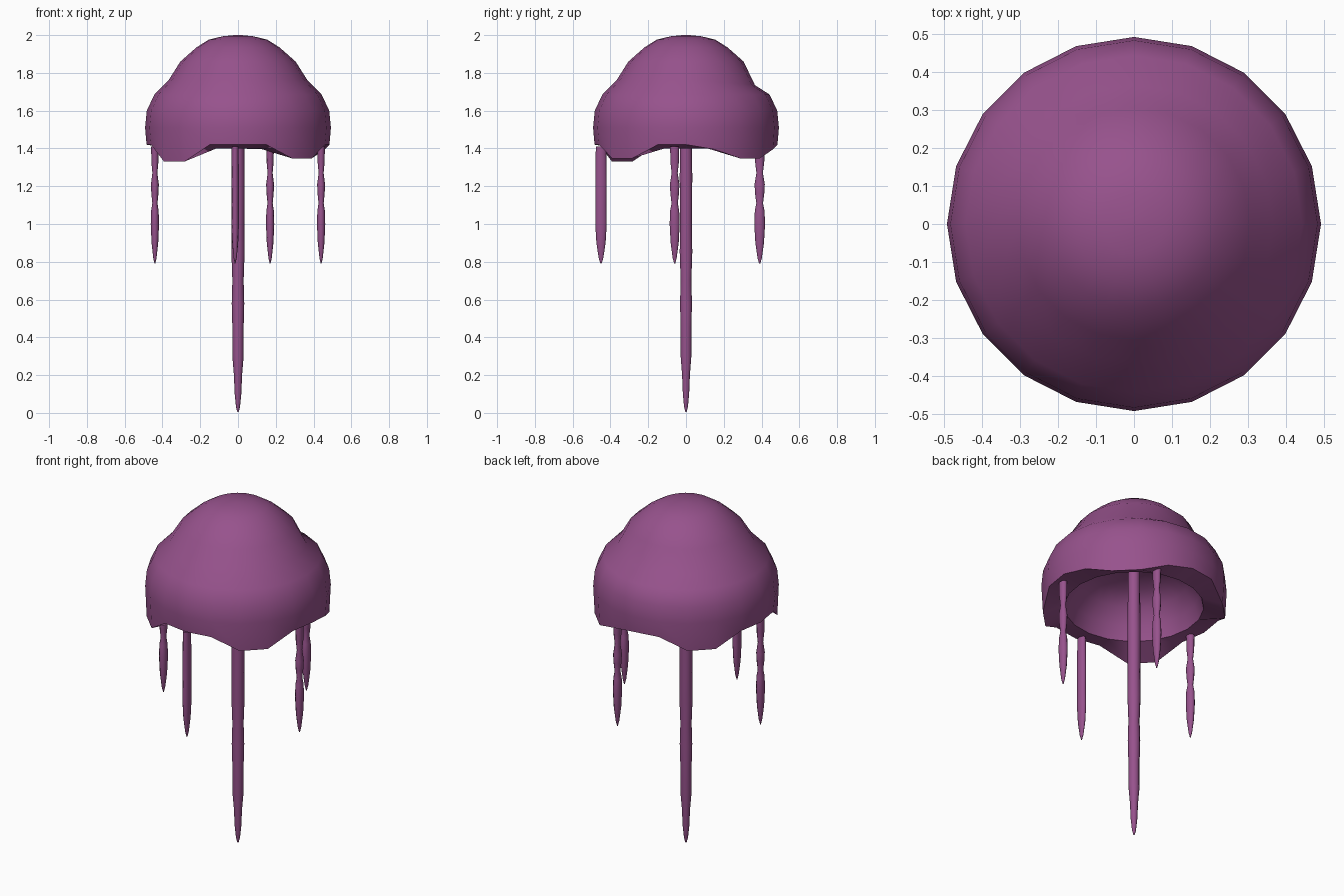
import bpy, bmesh, math

if "Cube" in bpy.data.objects:
    bpy.data.objects.remove(bpy.data.objects["Cube"])

purple = bpy.data.materials.new("jelly purple")
purple.diffuse_color = (0.31, 0.085, 0.265, 1)
purple.use_nodes = True
purple.node_tree.nodes["Principled BSDF"].inputs["Base Color"].default_value = purple.diffuse_color


def loft(name, rings, cap_start, cap_end, angle):
    """Skin a stack of closed rings of points; optionally close the ends."""
    bm = bmesh.new()
    vs = [[bm.verts.new(p) for p in ring] for ring in rings]
    n = len(vs[0])
    for a, b in zip(vs, vs[1:]):
        for i in range(n):
            j = (i + 1) % n
            bm.faces.new((a[i], a[j], b[j], b[i]))
    if cap_start:
        bm.faces.new(vs[0])
    if cap_end:
        bm.faces.new(vs[-1])
    bmesh.ops.recalc_face_normals(bm, faces=bm.faces)
    me = bpy.data.meshes.new(name)
    bm.to_mesh(me)
    bm.free()
    ob = bpy.data.objects.new(name, me)
    bpy.context.collection.objects.link(ob)
    me.materials.append(purple)
    bpy.ops.object.select_all(action='DESELECT')
    ob.select_set(True)
    bpy.context.view_layer.objects.active = ob
    bpy.ops.object.shade_smooth_by_angle(angle=math.radians(angle))
    return ob


def ring(rx, ry, z, n, cx=0, cy=0):
    return [(cx + rx * math.cos(2 * math.pi * i / n),
             cy + ry * math.sin(2 * math.pi * i / n), z) for i in range(n)]


# bell: outer dome from crown to rim, then the hollow underside with flat ceiling
N = 20
outer = [(0.02, 2.0), (0.08, 1.994), (0.155, 1.976), (0.22, 1.935), (0.305, 1.86),
         (0.365, 1.765), (0.443, 1.685), (0.483, 1.6), (0.492, 1.51)]
inner = [(0.37, 1.40), (0.345, 1.48), (0.29, 1.56), (0.21, 1.625)]
rings = [ring(r, r, z, N) for r, z in outer]
# slightly deeper crease between cap and skirt at the back
rings[5] = [(x, y, z - 0.03 * max(0, y / 0.365)) for x, y, z in rings[5]]

# wavy rim: a low lobe on each diagonal, deepest at the front left
rim = []
for x, y, z in ring(0.484, 0.484, 1.42, N):
    m = min(abs(x), abs(y))
    drop = 0
    if m > 0.2:
        drop = 0.09 if x < 0 and y < 0 else 0.072
    elif m > 0.1 and y > 0 and x > 0:
        drop = 0.025
    rim.append((x, y, z - drop))
rings.append(rim)
rings += [ring(r, r, z, N) for r, z in inner]
loft("bell", rings, True, True, 40)


# tentacles: beaded strands tapering to a point
def tentacle(name, x, y, sx, sy, profile):
    loft(name, [ring(sx * f, sy * f, z, 10, x, y) for z, f in profile], True, True, 60)


tentacle("central_tentacle", 0, 0, 0.035, 0.035,
         [(0.005, 0.1), (0.03, 0.3), (0.1, 0.5), (0.2, 0.62), (0.3, 0.85), (0.45, 0.85),
          (0.58, 0.95), (0.7, 0.85), (0.85, 1), (1.0, 0.95), (1.25, 1), (1.42, 0.95), (1.63, 0.9)])

beaded = [(0.79, 0.1), (0.82, 0.4), (0.9, 0.8), (1.0, 1), (1.07, 0.9), (1.11, 0.62),
          (1.16, 0.85), (1.21, 0.95), (1.27, 0.6), (1.33, 0.85), (1.41, 0.9)]
plain = [(0.79, 0.1), (0.82, 0.4), (0.9, 0.8), (1.0, 1), (1.1, 0.95), (1.22, 1), (1.41, 0.9)]
tentacle("front_tentacle", -0.015, -0.45, 0.02, 0.032, plain)
tentacle("right_tentacle", 0.44, -0.06, 0.022, 0.028, beaded)
tentacle("left_tentacle", -0.44, -0.06, 0.022, 0.028, beaded)
tentacle("back_tentacle", 0.17, 0.39, 0.022, 0.03, beaded)
